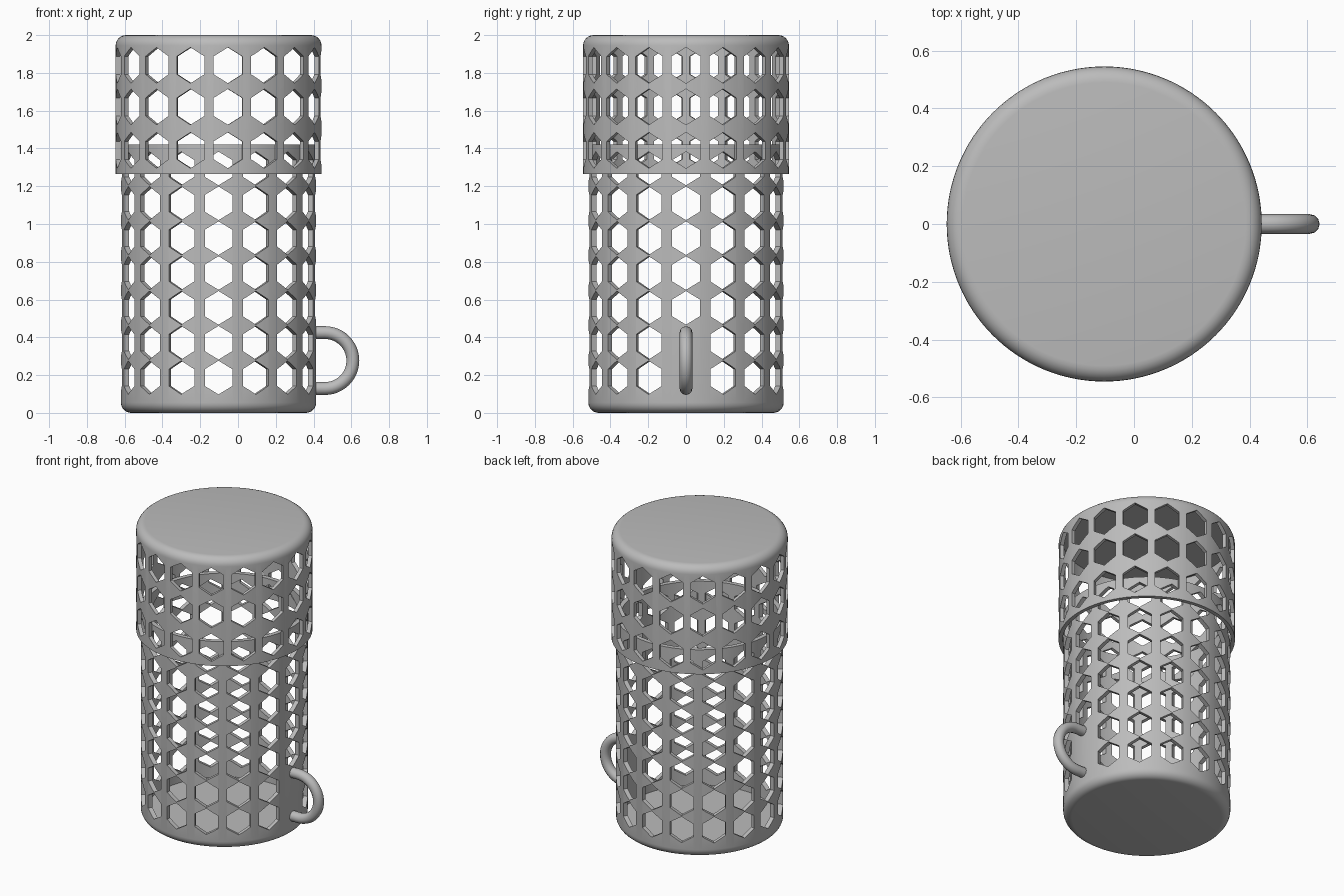
import bpy, bmesh, math
from mathutils import Matrix, Vector

if "Cube" in bpy.data.objects:
    bpy.data.objects.remove(bpy.data.objects["Cube"], do_unlink=True)

CX = -0.103
grey = bpy.data.materials.new("plain grey")
grey.use_nodes = True
grey.diffuse_color = (0.5, 0.5, 0.5, 1)
grey.node_tree.nodes["Principled BSDF"].inputs["Base Color"].default_value = (0.5, 0.5, 0.5, 1)


def make_object(name, bm):
    bmesh.ops.recalc_face_normals(bm, faces=bm.faces)
    mesh = bpy.data.meshes.new(name)
    bm.to_mesh(mesh)
    bm.free()
    mesh.materials.append(grey)
    obj = bpy.data.objects.new(name, mesh)
    bpy.context.collection.objects.link(obj)
    return obj


def activate(obj):
    bpy.ops.object.select_all(action="DESELECT")
    obj.select_set(True)
    bpy.context.view_layer.objects.active = obj


def lathe(name, profile, steps=128):
    """Spin a closed (radius, z) profile that starts and ends on the axis."""
    bm = bmesh.new()
    verts = [bm.verts.new((r, 0, z)) for r, z in profile]
    edges = [bm.edges.new(pair) for pair in zip(verts, verts[1:])]
    bmesh.ops.spin(bm, geom=verts + edges, cent=(0, 0, 0), axis=(0, 0, 1),
                   angle=math.tau, steps=steps)
    bmesh.ops.remove_doubles(bm, verts=bm.verts, dist=1e-5)
    obj = make_object(name, bm)
    obj.location.x = CX
    return obj


def cup_profile(radius, wall, closed, rim, bevel):
    """Cup section from the outer centre, round the bevel, to the rim and inside."""
    s = 1 if rim > closed else -1
    arc = [(radius - bevel + bevel * math.sin(a), closed + s * bevel * (1 - math.cos(a)))
           for a in (math.pi / 2 * i / 6 for i in range(7))]
    return [(0, closed)] + arc + [(radius, rim), (radius - wall, rim),
            (radius - wall, closed + s * wall), (0, closed + s * wall)]


def cut_hexes(obj, radius, columns, rows, width, height, skip=()):
    """Cut upright hexagonal windows all round the wall."""
    bm = bmesh.new()
    outline = [(width / 2 * math.sin(a) / math.sin(math.pi / 3), height / 2 * math.cos(a))
               for a in (math.tau * i / 6 for i in range(6))]
    for r, z in enumerate(rows):
        for c in range(columns):
            if (c, r) in skip:
                continue
            turn = Matrix.Rotation(math.tau * c / columns, 4, "Z")
            ends = [[bm.verts.new(turn @ Vector((x, y, z + h))) for y, h in outline]
                    for x in (radius - 0.1, radius + 0.1)]
            bm.faces.new(ends[0])
            bm.faces.new(ends[1])
            for i in range(6):
                j = (i + 1) % 6
                bm.faces.new((ends[0][i], ends[0][j], ends[1][j], ends[1][i]))
    cutter = make_object(obj.name + "_cutter", bm)
    cutter.location.x = CX
    cutter.hide_render = True
    mod = obj.modifiers.new("windows", "BOOLEAN")
    mod.object = cutter
    mod.solver = "EXACT"
    activate(obj)
    bpy.ops.object.modifier_apply(modifier=mod.name)
    bpy.data.objects.remove(cutter, do_unlink=True)
    bpy.ops.object.shade_smooth_by_angle(angle=math.radians(30))


# Perforated container, with no windows behind the handle
body = lathe("body", cup_profile(0.517, 0.03, 0, 1.42, 0.055))
cut_hexes(body, 0.517, 16, [0.187 + 0.1845 * i for i in range(7)], 0.146, 0.178,
          skip=((0, 0), (0, 1)))

# Perforated lid that slips over the container
lid = lathe("lid", cup_profile(0.545, 0.025, 2, 1.266, 0.055))
cut_hexes(lid, 0.545, 17, (1.39, 1.62, 1.84), 0.153, 0.19)

# Looped handle, swept along a half ring with straight ends
curve = bpy.data.curves.new("handle", "CURVE")
curve.dimensions = "3D"
curve.bevel_depth = 0.034
curve.bevel_resolution = 4
curve.use_fill_caps = True
arc = [(0.46 + 0.148 * math.cos(a), 0.277 + 0.148 * math.sin(a))
       for a in (math.pi * (i / 24 - 0.5) for i in range(25))]
path = [(0.395, arc[0][1])] + arc + [(0.395, arc[-1][1])]
spline = curve.splines.new("POLY")
spline.points.add(len(path) - 1)
for point, (x, z) in zip(spline.points, path):
    point.co = (x, 0, z, 1)
handle = bpy.data.objects.new("handle", curve)
bpy.context.collection.objects.link(handle)
curve.materials.append(grey)
activate(handle)
bpy.ops.object.convert(target="MESH")
bpy.ops.object.shade_smooth_by_angle(angle=math.radians(40))
